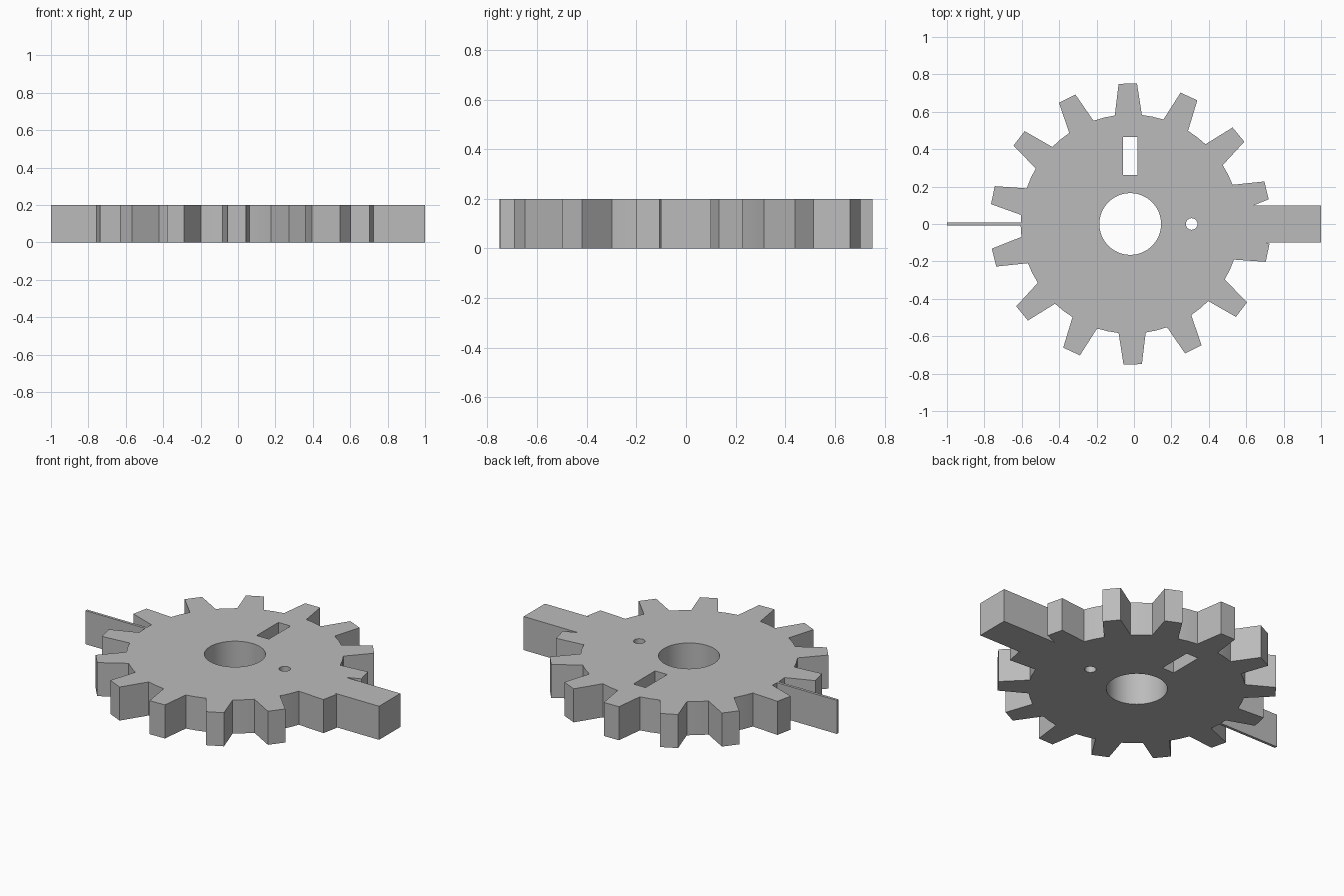
import bpy
import bmesh
import math

THICK = 0.2
CX = -0.02          # gear axis
TEETH = 14
PHASE = math.radians(91.0)

cube = bpy.data.objects.get("Cube")
if cube:
    bpy.data.objects.remove(cube, do_unlink=True)

grey = bpy.data.materials.new("plain grey")
grey.use_nodes = True
colour = (0.5, 0.5, 0.5, 1.0)
grey.diffuse_color = colour
grey.node_tree.nodes["Principled BSDF"].inputs["Base Color"].default_value = colour


def prism(name, outline, z0=0.0, z1=THICK):
    """Extrude a closed outline upward into a solid."""
    bm = bmesh.new()
    face = bm.faces.new([bm.verts.new((x, y, z0)) for x, y in outline])
    side = bmesh.ops.extrude_face_region(bm, geom=[face])["geom"]
    top = [v for v in side if isinstance(v, bmesh.types.BMVert)]
    bmesh.ops.translate(bm, verts=top, vec=(0, 0, z1 - z0))
    bmesh.ops.recalc_face_normals(bm, faces=bm.faces)
    mesh = bpy.data.meshes.new(name)
    bm.to_mesh(mesh)
    bm.free()
    mesh.materials.append(grey)
    obj = bpy.data.objects.new(name, mesh)
    bpy.context.collection.objects.link(obj)
    return obj


def rect(x0, x1, y0, y1):
    return [(x0, y0), (x1, y0), (x1, y1), (x0, y1)]


def circle(x, y, r, n):
    return [(x + r * math.cos(math.tau * i / n), y + r * math.sin(math.tau * i / n))
            for i in range(n)]


def combine(target, other, operation):
    """Apply a boolean and discard the helper solid."""
    mod = target.modifiers.new(operation.lower(), "BOOLEAN")
    mod.operation = operation
    mod.solver = "EXACT"
    mod.object = other
    bpy.ops.object.select_all(action="DESELECT")
    target.select_set(True)
    bpy.context.view_layer.objects.active = target
    bpy.ops.object.modifier_apply(modifier=mod.name)
    bpy.data.objects.remove(other, do_unlink=True)


# Toothed disc outline: tapered teeth with flat tips and a curved root
pitch = math.tau / TEETH
root_half = math.radians(7.1)
tip_half = math.radians(3.75)
tooth = [(-root_half, 0.586), (-tip_half, 0.752), (tip_half, 0.752),
         (root_half, 0.586), (pitch / 2, 0.586)]
outline = []
for i in range(TEETH):
    for offset, radius in tooth:
        a = PHASE + i * pitch + offset
        outline.append((CX + radius * math.cos(a), radius * math.sin(a)))
gear = prism("toothed_disc", outline)

# Wide arm on one side, thin blade on the other
combine(gear, prism("wide_arm", rect(0.45, 1.0, -0.1, 0.1)), "UNION")
combine(gear, prism("thin_blade", rect(-1.0, -0.55, -0.008, 0.008)), "UNION")

# Axle hole, pin hole and slot
holes = {
    "axle_hole": circle(CX, 0, 0.165, 64),
    "pin_hole": circle(0.308, 0, 0.031, 32),
    "slot": rect(CX - 0.04, CX + 0.04, 0.262, 0.466),
}
for name, shape in holes.items():
    combine(gear, prism(name, shape, -0.1, THICK + 0.1), "DIFFERENCE")

bpy.ops.object.shade_smooth_by_angle(angle=math.radians(15))
